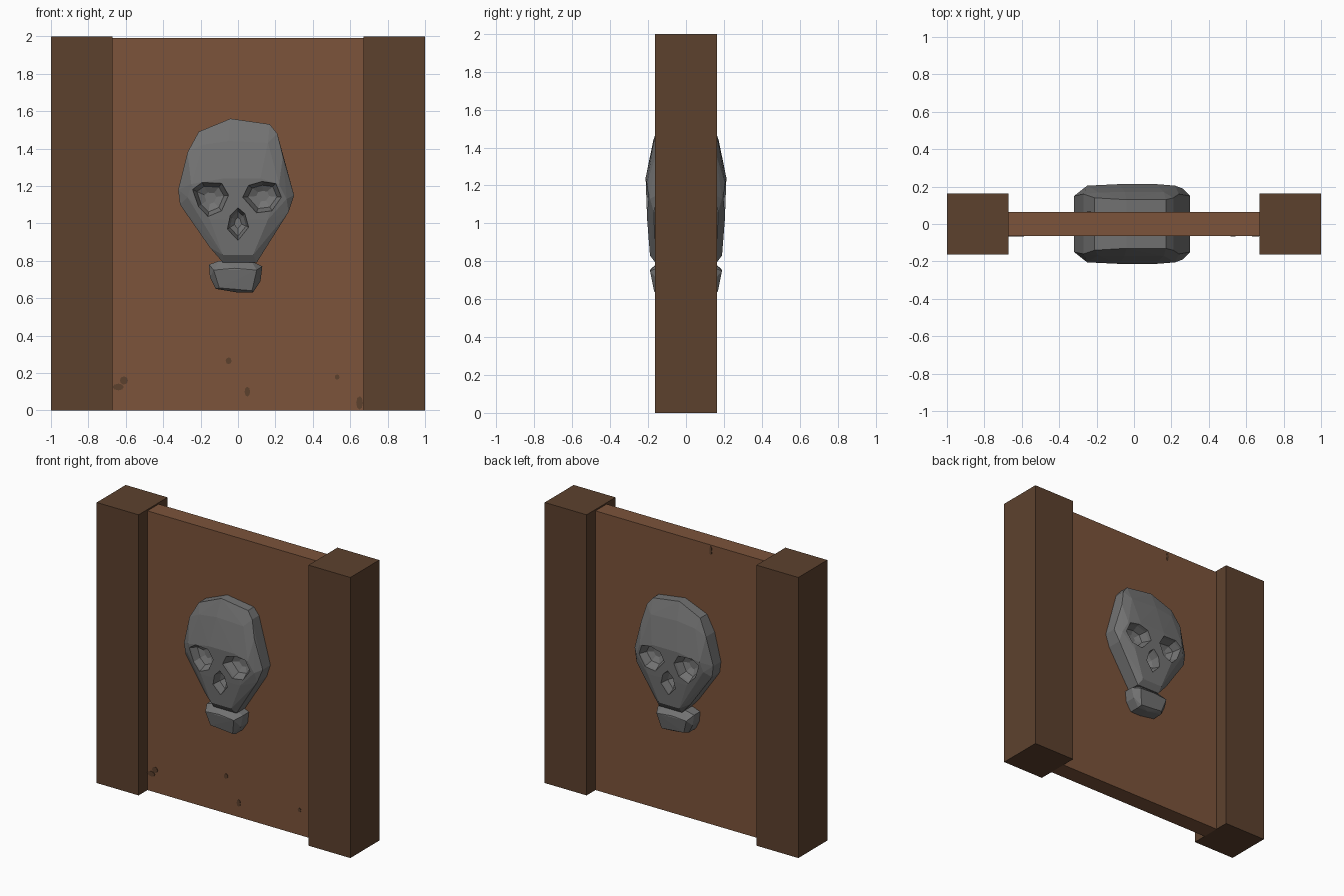
import bpy, bmesh, math
from mathutils import Vector

if "Cube" in bpy.data.objects:
    bpy.data.objects.remove(bpy.data.objects["Cube"])


def material(name, rgb):
    m = bpy.data.materials.new(name)
    m.diffuse_color = (*rgb, 1)
    m.use_nodes = True
    m.node_tree.nodes["Principled BSDF"].inputs["Base Color"].default_value = m.diffuse_color
    return m


PANEL = material("warm_brown_wood", (0.20, 0.088, 0.043))
POST = material("dark_brown_wood", (0.108, 0.053, 0.027))
STONE = material("grey_stone", (0.17, 0.17, 0.17))


def add_object(name, bm, mat):
    bmesh.ops.recalc_face_normals(bm, faces=bm.faces)
    mesh = bpy.data.meshes.new(name)
    bm.to_mesh(mesh)
    bm.free()
    mesh.materials.append(mat)
    ob = bpy.data.objects.new(name, mesh)
    bpy.context.collection.objects.link(ob)
    return ob


def box(name, lo, hi, mat):
    bm = bmesh.new()
    bmesh.ops.create_cube(bm, size=1)
    for v in bm.verts:
        v.co = Vector([(a + b) / 2 + c * (b - a) for a, b, c in zip(lo, hi, v.co)])
    return add_object(name, bm, mat)


def hull(name, points, mat):
    """Faceted convex stone, identical on the front and back."""
    bm = bmesh.new()
    for x, d, z in points:
        for s in (-1, 1):
            bm.verts.new((x, s * d, z))
    res = bmesh.ops.convex_hull(bm, input=bm.verts)
    junk = {g for g in res["geom_interior"] + res["geom_unused"]
            if isinstance(g, bmesh.types.BMVert)}
    bmesh.ops.delete(bm, geom=list(junk), context='VERTS')
    return add_object(name, bm, mat)


def prism(name, outline, layers, mat):
    """Loft an (x, z) outline through (y, scale) layers."""
    cx = sum(p[0] for p in outline) / len(outline)
    cz = sum(p[1] for p in outline) / len(outline)
    bm = bmesh.new()
    rings = [[bm.verts.new((cx + (x - cx) * k, y, cz + (z - cz) * k))
              for x, z in outline] for y, k in layers]
    n = len(outline)
    for a, b in zip(rings, rings[1:]):
        for i in range(n):
            bm.faces.new((a[i], a[(i + 1) % n], b[(i + 1) % n], b[i]))
    bm.faces.new(rings[0])
    bm.faces.new(rings[-1][::-1])
    return add_object(name, bm, mat)


# Wooden door panel between two square posts
box("door_panel", (-0.67, -0.063, 0.0), (0.67, 0.063, 1.99), PANEL)
for side, a, b in (("left", -1, -0.67), ("right", 0.67, 1)):
    box(side + "_post", (a, -0.163, 0), (b, 0.163, 2), POST)

# Skull: widest outline first, then the raised face (x, depth, z)
skull = hull("skull", [
    (-0.04, 0.13, 1.56), (0.17, 0.13, 1.53), (0.21, 0.14, 1.48),
    (0.24, 0.16, 1.36), (0.30, 0.15, 1.15), (0.27, 0.17, 1.06),
    (0.10, 0.16, 0.79), (-0.08, 0.16, 0.79), (-0.15, 0.16, 0.87),
    (-0.31, 0.15, 1.10), (-0.32, 0.15, 1.18), (-0.27, 0.16, 1.38),
    (-0.21, 0.14, 1.49),
    (-0.19, 0.168, 1.42), (-0.05, 0.172, 1.44), (0.16, 0.17, 1.43),
    (-0.25, 0.205, 1.21), (-0.08, 0.213, 1.24), (0.12, 0.213, 1.24),
    (0.22, 0.205, 1.21), (-0.27, 0.19, 1.14), (0.26, 0.19, 1.13),
    (-0.15, 0.205, 1.02), (0.16, 0.205, 1.02), (-0.08, 0.19, 0.83),
    (0.08, 0.19, 0.83)], STONE)

# Jaw block under the skull
hull("jaw", [
    (-0.155, 0.13, 0.78), (-0.10, 0.14, 0.80), (0.07, 0.14, 0.80),
    (0.13, 0.13, 0.77), (0.12, 0.14, 0.69), (0.08, 0.14, 0.63),
    (0.0, 0.14, 0.63), (-0.12, 0.14, 0.65), (-0.15, 0.14, 0.71),
    (-0.13, 0.183, 0.75), (0.10, 0.19, 0.75), (-0.02, 0.185, 0.76),
    (-0.10, 0.168, 0.655), (0.075, 0.168, 0.64)], STONE)

# Eye and nose hollows, carved with tapered faceted cutters on both sides
hollows = {
    "left_eye": [(-0.24, 1.18), (-0.19, 1.215), (-0.09, 1.21), (-0.055, 1.15),
                 (-0.09, 1.07), (-0.16, 1.04), (-0.21, 1.09)],
    "right_eye": [(0.03, 1.14), (0.06, 1.20), (0.13, 1.22), (0.20, 1.21),
                  (0.23, 1.14), (0.18, 1.07), (0.10, 1.06)],
    "nose": [(-0.055, 0.97), (-0.04, 1.04), (0.0, 1.08), (0.035, 1.05),
             (0.055, 0.98), (0.0, 0.91)],
}
for name, outline in hollows.items():
    for side, s in (("front", -1), ("back", 1)):
        cutter = prism(f"{side}_{name}_cutter", outline,
                       [(s * 0.25, 1.15), (s * 0.19, 1.0), (s * 0.145, 0.78),
                        (s * 0.125, 0.35)], STONE)
        cutter.hide_render = True
        cutter.hide_viewport = True
        cutter.display_type = 'WIRE'
        mod = skull.modifiers.new(cutter.name, 'BOOLEAN')
        mod.operation = 'DIFFERENCE'
        mod.solver = 'EXACT'
        mod.object = cutter


# Small dark stains on the panel
def stain(name, x, z, rx, rz, s=-1):
    outline = [(x + rx * math.cos(i * math.pi / 4), z + rz * math.sin(i * math.pi / 4))
               for i in range(8)]
    prism(name, outline, [(s * 0.061, 1), (s * 0.066, 1)], POST)


for i, spot in enumerate([
        (-0.05, 0.265, 0.016, 0.018), (0.05, 0.10, 0.015, 0.026),
        (0.53, 0.178, 0.013, 0.014), (-0.64, 0.125, 0.03, 0.018),
        (-0.61, 0.16, 0.022, 0.022), (0.65, 0.04, 0.018, 0.036)]):
    stain(f"front_stain_{i + 1}", *spot)
stain("back_stain", -0.24, 1.95, 0.01, 0.032, 1)
